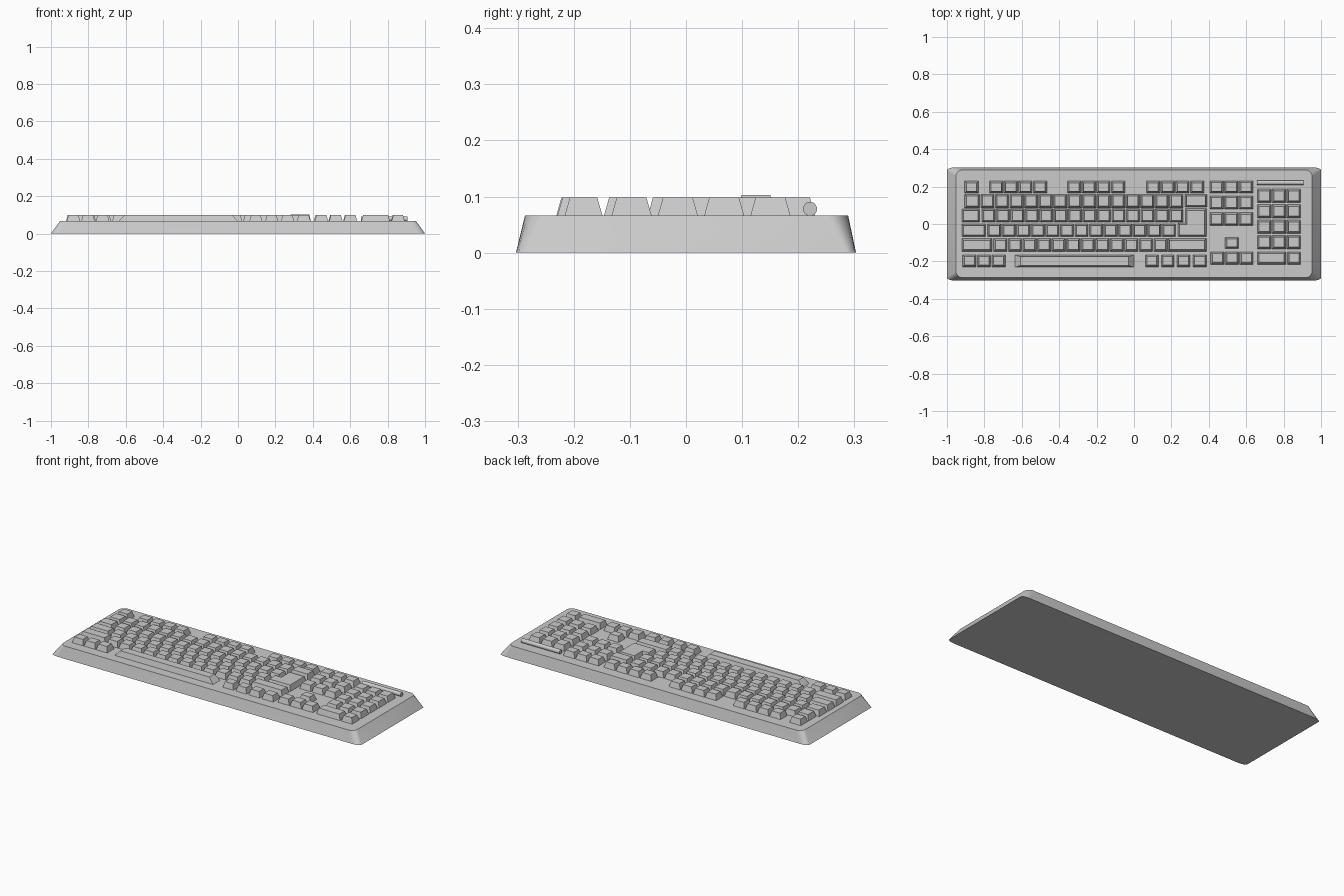
import bpy, bmesh, math

if "Cube" in bpy.data.objects:
    bpy.data.objects.remove(bpy.data.objects["Cube"])

DECK, TOP = 0.066, 0.098     # deck height, key top height
INSET = 0.009                # taper of a key cap


def finish(name, bm):
    bmesh.ops.recalc_face_normals(bm, faces=bm.faces)
    me = bpy.data.meshes.new(name)
    bm.to_mesh(me)
    bm.free()
    ob = bpy.data.objects.new(name, me)
    bpy.context.collection.objects.link(ob)
    return ob


def loft(bm, lower, upper):
    a = [bm.verts.new(p) for p in lower]
    b = [bm.verts.new(p) for p in upper]
    bm.faces.new(a[::-1])
    bm.faces.new(b)
    n = len(a)
    for i in range(n):
        bm.faces.new((a[i], a[(i + 1) % n], b[(i + 1) % n], b[i]))


def rounded(hx, y0, y1, rx, ry, z, seg=6):
    pts = []
    corners = [(hx - rx, y1 - ry), (-hx + rx, y1 - ry), (-hx + rx, y0 + ry), (hx - rx, y0 + ry)]
    for q, (cx, cy) in enumerate(corners):
        for i in range(seg + 1):
            t = math.pi / 2 * (q + i / seg)
            pts.append((cx + rx * math.cos(t), cy + ry * math.sin(t), z))
    return pts


def key(bm, x0, x1, y0, y1, top=TOP, ix=INSET, iy=INSET):
    def rect(dx, dy, z):
        return [(x0 + dx, y0 + dy, z), (x1 - dx, y0 + dy, z), (x1 - dx, y1 - dy, z), (x0 + dx, y1 - dy, z)]
    loft(bm, rect(0, 0, DECK), rect(ix, iy, top))


def key_row(name, y0, y1, runs):
    """runs: (left, right, number of equal keys)"""
    bm = bmesh.new()
    for left, right, n in runs:
        pitch = (right - left + 0.006) / n
        for i in range(n):
            x = left + i * pitch
            key(bm, x, x + pitch - 0.006, y0, y1)
    return finish(name, bm)


# Sloped case with rounded corners
bm = bmesh.new()
loft(bm, rounded(1.0, -0.303, 0.303, 0.05, 0.016, 0), rounded(0.952, -0.287, 0.289, 0.035, 0.035, DECK))
case = finish("case", bm)
bpy.context.view_layer.objects.active = case
case.select_set(True)
bpy.ops.object.shade_smooth_by_angle(angle=math.radians(30))

# Main block
key_row("function_keys", 0.166, 0.229, [(-0.905, -0.832, 1), (-0.773, -0.466, 4),
                                        (-0.356, -0.049, 4), (0.066, 0.373, 4)])
key_row("number_keys", 0.086, 0.159, [(-0.905, -0.825, 1), (-0.819, 0.262, 14)])
key_row("upper_letter_keys", 0.01, 0.08, [(-0.92, -0.825, 1), (-0.814, 0.262, 14)])
key_row("middle_letter_keys", -0.068, 0.0, [(-0.92, -0.793, 1), (-0.783, 0.222, 13)])
key_row("lower_letter_keys", -0.146, -0.078, [(-0.92, -0.76, 1), (-0.75, 0.178, 12), (0.182, 0.387, 1)])
key_row("modifier_keys", -0.229, -0.165, [(-0.916, -0.688, 3), (0.061, 0.13, 1), (0.146, 0.215, 1),
                                          (0.23, 0.3, 1), (0.315, 0.388, 1)])

# Space bar with long sloped ends
bm = bmesh.new()
key(bm, -0.637, 0.0, -0.231, -0.166, ix=0.03)
finish("space_bar", bm)

# Slightly taller backspace key
bm = bmesh.new()
key(bm, 0.273, 0.39, 0.09, 0.159, top=0.103)
finish("backspace_key", bm)

# L-shaped enter key
def enter_outline(d, z):
    x0, xm, x1, y0, ym, y1 = 0.235, 0.275, 0.387, -0.068, 0.006, 0.082
    return [(x0 + d, y0 + d, z), (x1 - d, y0 + d, z), (x1 - d, y1 - d, z),
            (xm + d, y1 - d, z), (xm + d, ym - d, z), (x0 + d, ym - d, z)]

bm = bmesh.new()
loft(bm, enter_outline(0, DECK), enter_outline(INSET, TOP))
finish("enter_key", bm)

# Navigation cluster and arrows
for i, (y0, y1) in enumerate([(0.166, 0.23), (0.08, 0.15), (-0.008, 0.061)]):
    key_row(f"navigation_keys_{i + 1}", y0, y1, [(0.405, 0.635, 3)])
key_row("up_arrow_key", -0.131, -0.071, [(0.487, 0.559, 1)])
key_row("lower_arrow_keys", -0.216, -0.149, [(0.41, 0.637, 3)])

# Number pad
for i in range(4):
    y1 = 0.186 - i * 0.0825
    key_row(f"number_pad_row_{i + 1}", y1 - 0.071, y1, [(0.66, 0.891, 3)])
key_row("number_pad_bottom_row", -0.216, -0.149, [(0.66, 0.812, 1), (0.821, 0.891, 1)])

# Round indicator bar above the number pad
bpy.ops.mesh.primitive_cylinder_add(vertices=24, radius=0.0125, depth=0.25,
                                    location=(0.782, 0.221, 0.078), rotation=(0, math.pi / 2, 0))
bpy.context.object.name = "indicator_bar"
bpy.ops.object.shade_smooth_by_angle(angle=math.radians(30))
